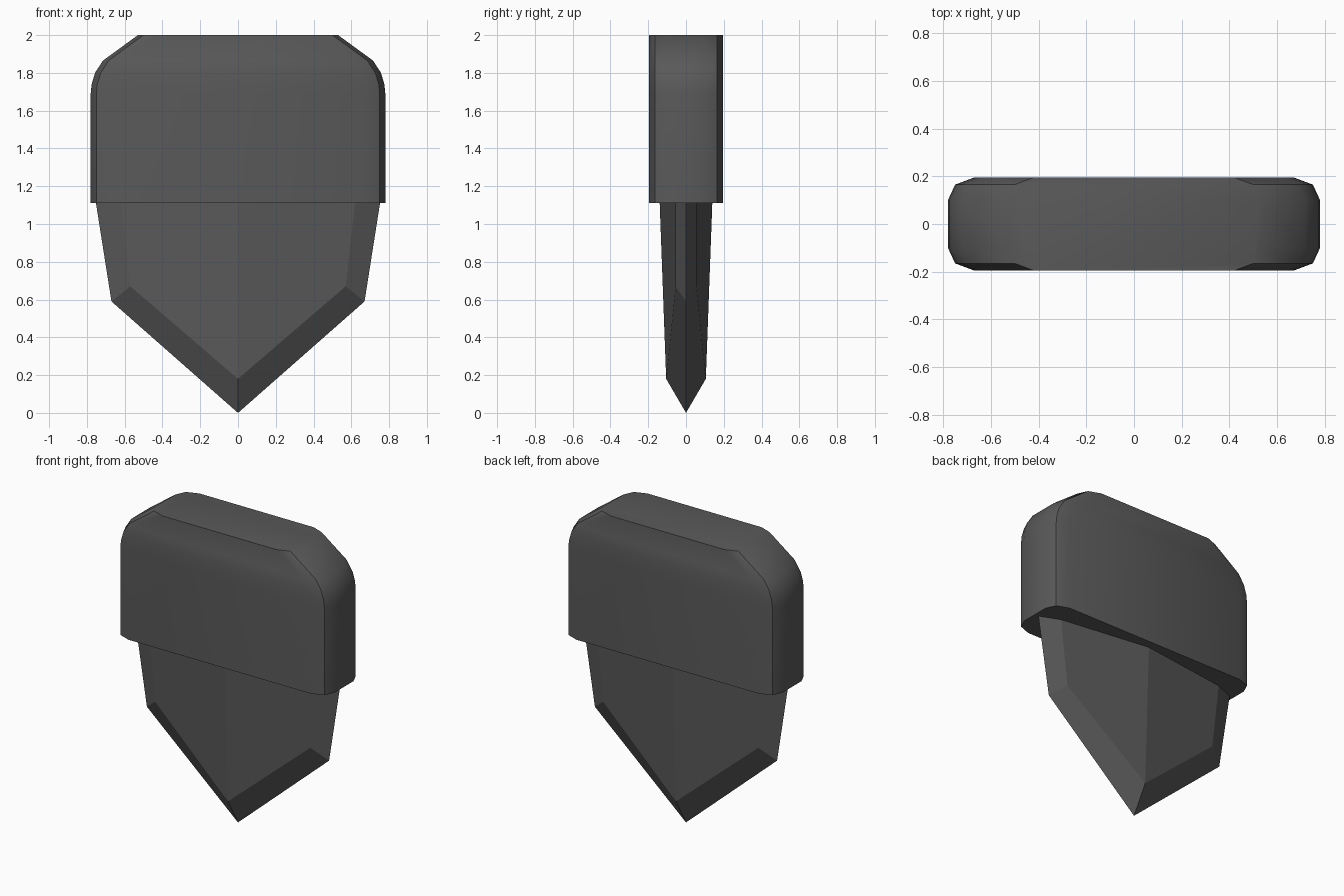
import bpy, bmesh, math

if "Cube" in bpy.data.objects:
    bpy.data.objects.remove(bpy.data.objects["Cube"])

mat = bpy.data.materials.new("dark_grey")
mat.diffuse_color = (0.1, 0.1, 0.1, 1)
mat.use_nodes = True
mat.node_tree.nodes["Principled BSDF"].inputs["Base Color"].default_value = mat.diffuse_color


def finish(name, bm):
    bmesh.ops.recalc_face_normals(bm, faces=bm.faces)
    me = bpy.data.meshes.new(name)
    bm.to_mesh(me)
    bm.free()
    me.materials.append(mat)
    ob = bpy.data.objects.new(name, me)
    bpy.context.collection.objects.link(ob)
    return ob


# Handle: rounded slab section lofted upward, narrowing at the shoulders
CORNER = [(0.0, 0.10), (0.03, 0.165), (0.11, 0.195)]  # inset from end, depth
LEVELS = [(1.11, 0.78), (1.69, 0.78), (1.74, 0.775), (1.80, 0.757),
          (1.865, 0.715), (2.0, 0.53)]


def section(half):
    q = [(half - i, y) for i, y in CORNER]
    right = [(x, -y) for x, y in q[::-1]] + q
    return right + [(-x, -y) for x, y in right]


bm = bmesh.new()
rings = [[bm.verts.new((x, y, z)) for x, y in section(h)] for z, h in LEVELS]
for a, b in zip(rings, rings[1:]):
    for i in range(len(a)):
        j = (i + 1) % len(a)
        bm.faces.new((a[i], a[j], b[j], b[i]))
bm.faces.new(rings[0][::-1])
bm.faces.new(rings[-1])
handle = finish("handle", bm)
bpy.context.view_layer.objects.active = handle
handle.select_set(True)
bpy.ops.object.shade_smooth_by_angle(angle=math.radians(40))

# Blade: one quarter with ridge and bevelled edge, mirrored to all sides
TOP = 1.13
PANELS = [
    [(0, -0.14, TOP), (0, -0.105, 0.18), (0.57, -0.055, 0.67), (0.622, -0.055, TOP)],
    [(0.622, -0.055, TOP), (0.57, -0.055, 0.67), (0.67, 0, 0.59), (0.755, 0, TOP)],
    [(0, -0.105, 0.18), (0, 0, 0), (0.67, 0, 0.59), (0.57, -0.055, 0.67)],
    [(0, -0.14, TOP), (0.622, -0.055, TOP), (0.755, 0, TOP), (0, 0, TOP)],
]
bm = bmesh.new()
for sx in (1, -1):
    for sy in (1, -1):
        for p in PANELS:
            bm.faces.new([bm.verts.new((x * sx, y * sy, z)) for x, y, z in p])
bmesh.ops.remove_doubles(bm, verts=bm.verts, dist=0.0005)
finish("blade", bm)
